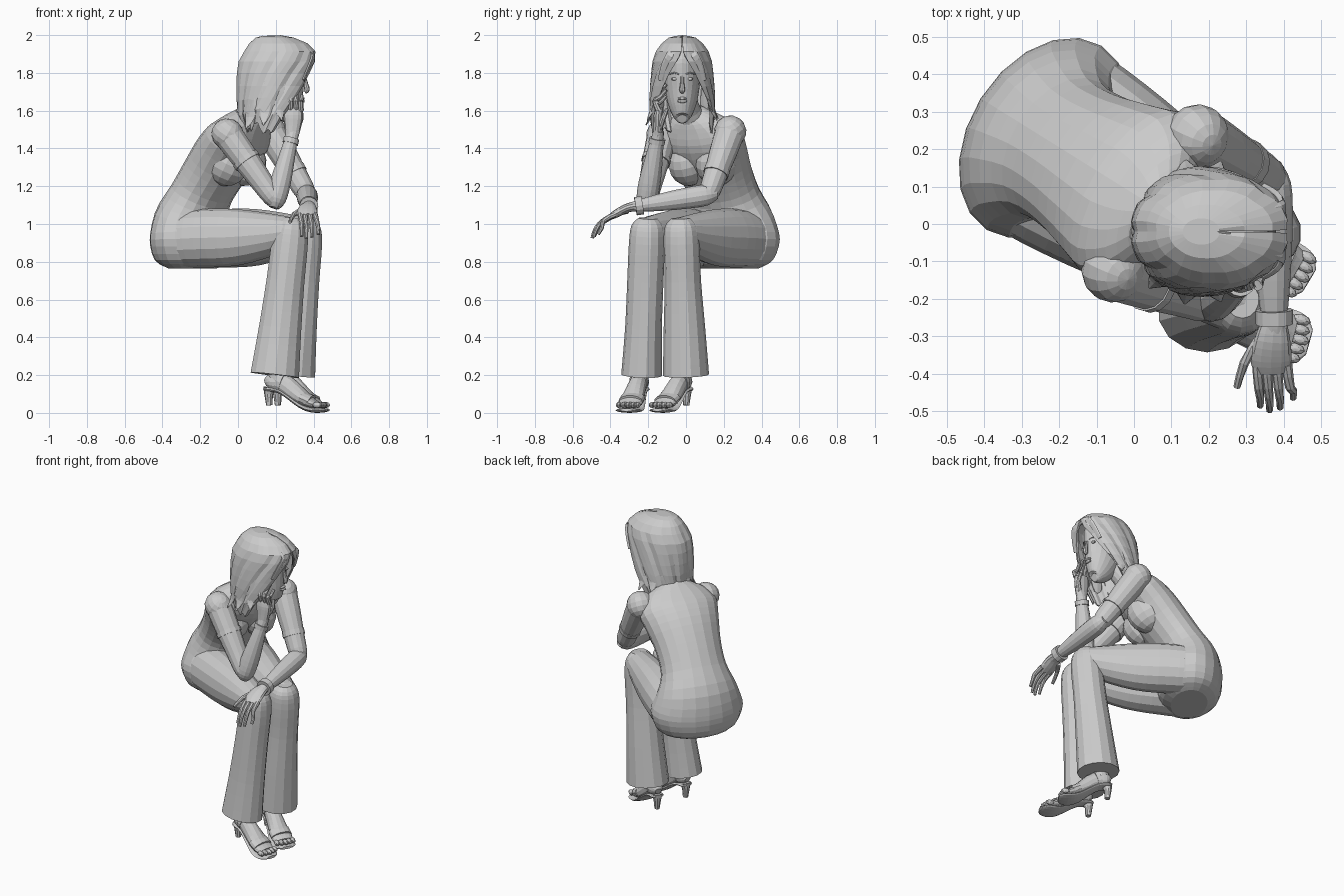
import bpy, math, random
from mathutils import Vector as V

random.seed(4)
F, L = V((.85, -.53, 0)), V((.53, .85, 0))   # body forward and body left
HIP = V((-.24, .23, 0))


def body(u, v, z):
    return HIP + F * u + L * v + V((0, 0, z))


def mesh(name, verts, faces):
    me = bpy.data.meshes.new(name)
    me.from_pydata([tuple(v) for v in verts], [], faces)
    me.update()
    ob = bpy.data.objects.new(name, me)
    bpy.context.collection.objects.link(ob)
    return ob


def tube(name, pts, side=(0, 1, 0), sides=14, sub=3):
    """Loft of ellipses along points (x, y, z, side radius, other radius)."""
    rows, n = [], len(pts)
    for i in range(n - 1):
        p0, p1, p2, p3 = (pts[min(max(i + k, 0), n - 1)] for k in (-1, 0, 1, 2))
        for s in range(sub):
            t = s / sub
            rows.append([.5 * (2*b + (c-a)*t + (2*a-5*b+4*c-d)*t*t + (3*b-a-3*c+d)*t**3)
                         for a, b, c, d in zip(p0, p1, p2, p3)])
    rows.append(list(pts[-1]))
    verts, faces, m = [], [], len(rows)
    for i, r in enumerate(rows):
        T = (V(rows[min(i+1, m-1)][:3]) - V(rows[max(i-1, 0)][:3])).normalized()
        S = V(side)
        S = (S - T * S.dot(T)).normalized()
        N = T.cross(S)
        for k in range(sides):
            a = 2 * math.pi * k / sides
            verts.append(V(r[:3]) + S * max(r[3], .002) * math.cos(a) + N * max(r[4], .002) * math.sin(a))
    for i in range(m - 1):
        for k in range(sides):
            k2 = (k + 1) % sides
            faces.append((i*sides+k, i*sides+k2, (i+1)*sides+k2, (i+1)*sides+k))
    faces += [tuple(range(sides))[::-1], tuple(range((m-1)*sides, m*sides))]
    return mesh(name, verts, faces)


def ball(name, loc, scale, rot=(0, 0, 0), seg=14):
    bpy.ops.mesh.primitive_uv_sphere_add(segments=seg, ring_count=seg // 2 + 2, radius=1, location=loc, rotation=rot)
    ob = bpy.context.object
    ob.name, ob.scale = name, scale
    return ob


def band(name, a, b, r, r2=None, side=(0, 1, 0)):
    """Short sleeve-like ring between two points."""
    return tube(name, [(*a, r, r2 or r), (*b, r, r2 or r)], side, 14, 1)


def finger(name, pts, r=.013):
    k = len(pts)
    tube(name, [(*p, r * (1 - .4*i/(k-1)), r * (1 - .4*i/(k-1))) for i, p in enumerate(pts)], (.6, .5, .3), 8, 2)


# torso, leaning forward
TORSO = [(0, .765, .17, .11), (0, .81, .25, .18), (0, .92, .29, .2), (0, 1.03, .255, .18), (.05, 1.15, .205, .15),
         (.13, 1.27, .205, .15), (.215, 1.38, .23, .15), (.29, 1.46, .25, .135), (.34, 1.53, .2, .1),
         (.375, 1.58, .1, .07), (.39, 1.595, .06, .05)]
tube("torso", [(*body(u, 0, z), w, d) for u, z, w, d in TORSO], L, 20)
for s in (-1, 1):
    ball("bust", body(.265, s * .085, 1.325), (.125, .11, .125), (0, .5, -.557))

# trouser legs: thigh and flared shin
for n, s, hem, knee, r in (("right", -1, (.195, -.235), (.28, -.205), .108), ("left", 1, (.28, 0), (.355, -.025), .122)):
    h, k = body(-.02, s * .14, .92), V((*knee, .95))
    P = lambda t, z: (*h.lerp(k, t).xy, z)
    tube(n + "_thigh", [(*P(-.1, .91), .07, .07), (*P(0, .915), .13, .14), (*P(.25, .925), .135, .155),
                        (*P(.55, .93), .12, .148), (*P(.85, .945), .1, .11), (*P(1.02, .96), .085, .075),
                        (*P(1.1, .965), .05, .04)], L, 16)
    Q = lambda z: (*[hem[i] + (knee[i] - hem[i]) * (z - .2) / .75 for i in (0, 1)], z)
    tube(n + "_trouser_shin", [(*Q(1.03), .05, .045), (*Q(.99), .085, .08), (*Q(.9), .095, .098), (*Q(.7), .096, .103),
                               (*Q(.45), r * .9, .115), (*Q(.2), r, .132)], (0, 1, 0), 14)

# feet in heeled sandals
for n, heel, toe in (("right", (.14, -.225), (.465, -.315)), ("left", (.19, .015), (.465, -.15))):
    a, b = V((*heel, 0)), V((*toe, 0))
    d = (b - a).normalized()
    w = V((-d.y, d.x, 0))
    S = lambda t, z, o=0: (*(a.lerp(b, t) + w * o).xy, z)
    tube(n + "_sole", [(*S(0, .125), .025, .008), (*S(.07, .125), .042, .012), (*S(.28, .11), .044, .012),
                       (*S(.6, .038), .064, .013), (*S(.78, .015), .073, .013), (*S(.93, .014), .066, .012),
                       (*S(1.01, .016), .035, .008)], w, 12)
    tube(n + "_heel", [(*S(.09, .13), .036, .036), (*S(.07, .1), .024, .024), (*S(.08, .04), .016, .017)], w, 10)
    tube(n + "_foot", [(*S(.02, .16), .02, .02), (*S(.1, .165), .04, .042), (*S(.3, .155), .046, .055),
                       (*S(.55, .095), .057, .048), (*S(.75, .055), .066, .03), (*S(.87, .043), .056, .016)], w, 14)
    tube(n + "_ankle", [(*S(.2, .15), .042, .05), (*S(.22, .32), .042, .05)], w, 12)
    band(n + "_toe_strap", S(.62, .08), S(.76, .059), .067, .037, w)
    band(n + "_ankle_strap", S(.22, .17), S(.3, .16), .05, .06, w)
    for i in range(5):
        ball(n + "_toe", S(.93 - .015 * abs(i - 2), .042, (i - 2) * .026), (.027, .015, .016), (0, 0, math.atan2(d.y, d.x)), 8)

# right arm, elbow on the thigh and hand to the cheek
sh, el, wr = V((-.055, -.125, 1.475)), V((.2, -.21, 1.12)), V((.285, -.15, 1.46))
M = lambda p, q, t: tuple(p.lerp(q, t))
ball("right_shoulder", sh, (.088, .085, .082), (0, .6, -.557))
tube("right_upper_arm", [(*M(sh, el, 0), .08, .08), (*M(sh, el, .3), .075, .074), (*M(sh, el, .7), .063, .062),
                         (*M(sh, el, .95), .055, .052), (*M(sh, el, 1.08), .025, .025)])
tube("right_forearm", [(*M(el, wr, -.1), .028, .028), (*M(el, wr, .03), .054, .052), (*M(el, wr, .3), .058, .056),
                       (*M(el, wr, .7), .046, .044), (*M(el, wr, 1), .032, .034), (*M(el, wr, 1.1), .028, .036)])
band("right_sleeve_cuff", M(sh, el, .36), M(sh, el, .42), .078, .077)
band("right_bracelet", M(el, wr, .9), M(el, wr, .98), .043, .043)
tube("right_palm", [(.285, -.15, 1.46, .026, .034), (.29, -.147, 1.52, .026, .045), (.292, -.145, 1.575, .026, .052),
                    (.292, -.14, 1.62, .02, .047)], sides=12)
for x, zt in ((.255, 1.77), (.28, 1.74), (.308, 1.71), (.333, 1.68)):
    finger("right_finger", [(x, -.145, 1.6), (x - .002, -.165, 1.65), (x, -.14, zt - .04), (x + .005, -.105, zt)], .016)
finger("right_thumb", [(.31, -.14, 1.51), (.335, -.12, 1.56), (.33, -.1, 1.61)], .017)

# left arm, resting across the knees
sh, el, wr = V((.17, .235, 1.49)), V((.365, .12, 1.155)), V((.375, -.26, 1.095))
ball("left_shoulder", sh, (.085, .085, .085), (0, .6, -.557))
tube("left_upper_arm", [(*M(sh, el, 0), .08, .08), (*M(sh, el, .3), .074, .076), (*M(sh, el, .7), .062, .064),
                        (*M(sh, el, .95), .054, .056), (*M(sh, el, 1.1), .025, .025)], L)
tube("left_forearm", [(*M(el, wr, -.12), .028, .028), (*M(el, wr, .03), .054, .056), (*M(el, wr, .3), .056, .057),
                      (*M(el, wr, .7), .046, .046), (*M(el, wr, 1), .034, .03), (*M(el, wr, 1.08), .036, .024)], (1, 0, 0))
band("left_sleeve_cuff", M(sh, el, .6), M(sh, el, .68), .068, .07, L)
band("left_bracelet", M(el, wr, .92), M(el, wr, 1.02), .05, .05, (1, 0, 0))
tube("left_palm", [(.375, -.26, 1.095, .034, .027), (.37, -.31, 1.085, .048, .024), (.366, -.36, 1.06, .055, .022),
                   (.368, -.395, 1.04, .047, .017)], (1, 0, 0), 12)
for x, xe, ye, ze in ((.33, .337, -.485, .935), (.355, .362, -.497, .925), (.382, .39, -.49, .93), (.408, .425, -.465, .945)):
    finger("left_finger", [(x, -.375, 1.05), ((x + xe) / 2, -.435, 1.02), (xe, ye + .02, .98), (xe, ye, ze)], .015)
finger("left_thumb", [(.335, -.31, 1.07), (.295, -.37, 1.05), (.275, -.435, 1.01)], .016)

# neck and head
tube("neck", [(.06, .045, 1.53, .085, .075), (.11, .02, 1.6, .06, .058), (.19, -.015, 1.7, .058, .06)])
HEAD = [(1.555, .295, .02, .02), (1.562, .287, .04, .045), (1.6, .266, .062, .08), (1.65, .246, .079, .104),
        (1.71, .228, .09, .125), (1.78, .215, .096, .142), (1.86, .205, .096, .152), (1.93, .2, .08, .12), (1.965, .2, .04, .06)]
tube("head", [(x, -.02, z, w, d) for z, x, w, d in HEAD], sides=20)
tube("nose", [(.35, -.02, 1.785, .008, .008), (.36, -.02, 1.74, .011, .012), (.365, -.02, 1.71, .016, .015),
              (.354, -.02, 1.697, .01, .008)], sides=8)
for z, r in ((1.664, .008), (1.65, .009)):
    ball("lip", (.343, -.02, z), (.011, .026, r), seg=10)
for s in (-1, 1):
    ball("eye", (.336, -.02 + s * .04, 1.768), (.012, .019, .009), (0, 0, -s * .3), 10)
    tube("eyebrow", [(.35, -.02 + s * .018, 1.793, .004, .004), (.343, -.02 + s * .042, 1.8, .004, .005),
                     (.316, -.02 + s * .068, 1.793, .003, .003)], (0, 0, 1), 6)

# hair shell: rows are (height, x centre, x radius, y radius, opening half angle)
HAIR = [(1.995, .18, .045, .03, 179), (1.982, .195, .1, .07, 179), (1.952, .215, .155, .108, 179), (1.912, .222, .188, .137, 178),
        (1.86, .21, .205, .153, 168), (1.8, .2, .204, .16, 154), (1.73, .192, .198, .166, 141), (1.66, .185, .19, .17, 128),
        (1.59, .175, .175, .17, 114), (1.505, .165, .13, .155, 100)]
COLS = 33
drop = [random.uniform(-.03, .04) for _ in range(COLS)]
verts, faces = [], []
for i, (z, cx, rx, ry, A) in enumerate(HAIR):
    t = i / (len(HAIR) - 1)
    for j in range(COLS):
        a = math.radians(A) * (2 * j / (COLS - 1) - 1)
        k = 1 - .05 * (j % 4 == 0) * min(1, t * 2)
        verts.append((cx - rx * k * math.cos(a), -.02 + ry * k * math.sin(a), z + drop[j] * max(0, t - .7) / .3))
for i in range(len(HAIR) - 1):
    for j in range(COLS - 1):
        p = i * COLS + j
        faces.append((p, p + 1, p + COLS + 1, p + COLS))
faces.append(tuple(range(COLS)))
hair = mesh("hair", verts, faces)
mod = hair.modifiers.new("thickness", 'SOLIDIFY')
mod.thickness, mod.offset = .01, 0

# loose pointed locks at the ends of the hair
for deg in (-108, -80, -50, 0, 50, 80, 108):
    a = math.radians(deg)
    c, s = -math.cos(a), math.sin(a)
    e = random.uniform(1.48, 1.56)
    tube("hair_lock", [(.19 + .18 * c, -.02 + .155 * s, 1.76, .02, .008), (.18 + .175 * c, -.02 + .16 * s, 1.66, .04, .012),
                       (.17 + .165 * c, -.02 + .165 * s, e + .06, .032, .01), (.17 + .2 * c, -.02 + .195 * s, e, .004, .003)],
         (-s, c, 0), 8)

# broad swept fringe on both sides of the parting
for s in (-1, 1):
    tube("fringe_lock", [(.2, -.02 + s * .03, 1.972, .025, .01), (.32, -.02 + s * .036, 1.95, .032, .012),
                         (.392, -.02 + s * .045, 1.9, .036, .012), (.38, -.02 + s * .08, 1.845, .03, .01),
                         (.345, -.02 + s * .11, 1.76, .02, .008)], (0, 1, 0), 8)
